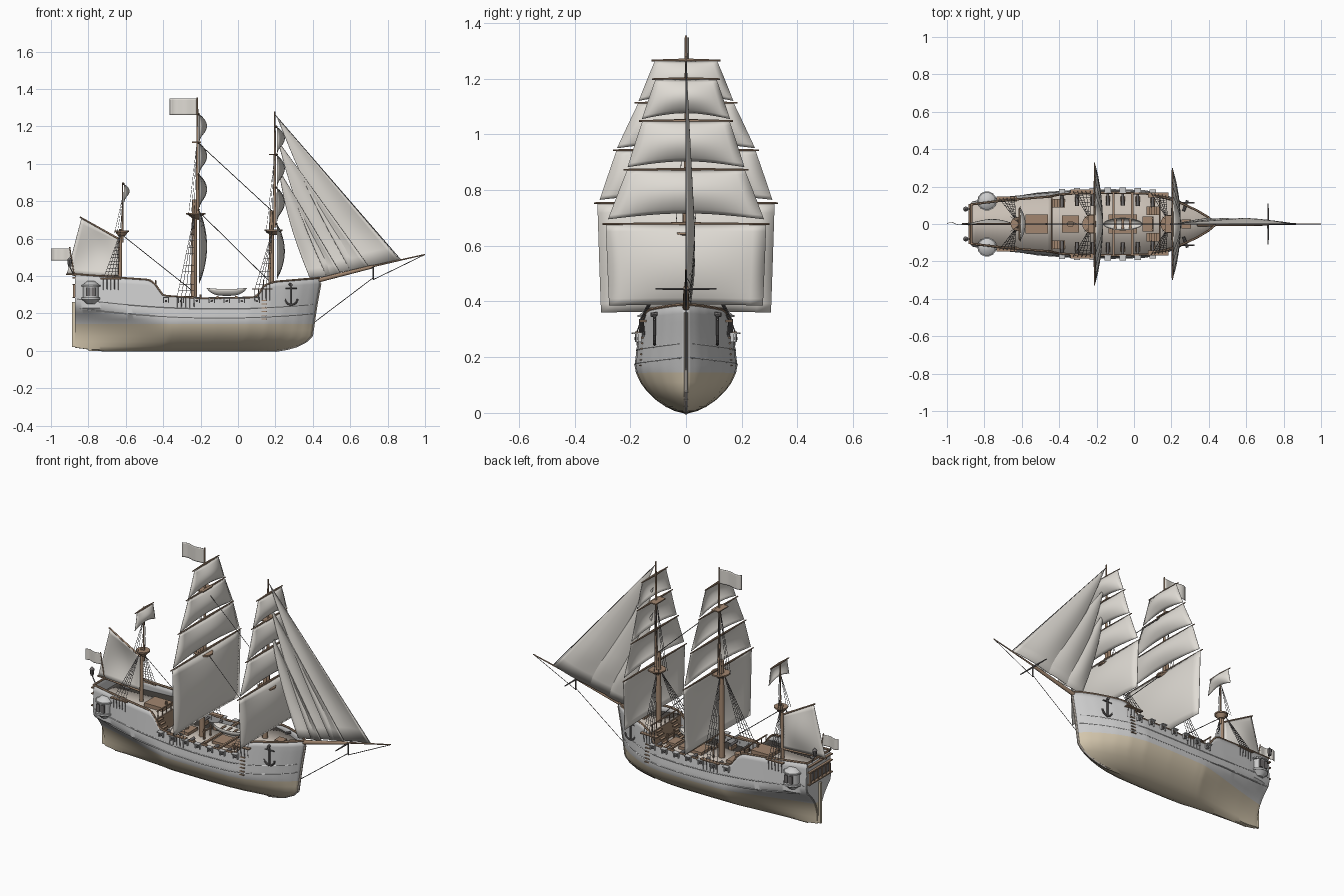
import bpy, math
from mathutils import Vector as V

if "Cube" in bpy.data.objects:
    bpy.data.objects.remove(bpy.data.objects["Cube"])


def material(name, r, g, b):
    m = bpy.data.materials.new(name)
    m.diffuse_color = (r, g, b, 1)
    m.use_nodes = True
    m.node_tree.nodes["Principled BSDF"].inputs["Base Color"].default_value = m.diffuse_color
    return m


GREY = material("grey", .78, .78, .77)
TAN = material("tan", .66, .57, .42)
WOOD = material("wood", .36, .24, .16)
DECK = material("deck", .58, .52, .46)
CLOTH = material("cloth", .74, .71, .66)
DARK = material("dark", .16, .15, .15)


def mesh(name, verts, faces, mat, thick=0, angle=40):
    me = bpy.data.meshes.new(name)
    me.from_pydata([tuple(v) for v in verts], [], faces)
    me.validate()
    me.materials.append(mat)
    me.shade_smooth()
    me.set_sharp_from_angle(angle=math.radians(angle))
    ob = bpy.data.objects.new(name, me)
    bpy.context.collection.objects.link(ob)
    if thick:
        s = ob.modifiers.new("thickness", 'SOLIDIFY')
        s.thickness, s.offset = thick, 0
    return ob


def rods(name, parts, mat, n=6):
    """Tapered cylinders (start, end, radius, end radius) in one object."""
    vs, fs = [], []
    for p in parts:
        a, b, r1, r2 = V(p[0]), V(p[1]), p[2], p[-1]
        q, k = (b - a).to_track_quat('Z', 'Y'), len(vs)
        for c, r in ((a, r1), (b, r2)):
            vs += [c + q @ V((r * math.cos(t), r * math.sin(t), 0)) for t in [2 * math.pi * i / n for i in range(n)]]
        fs += [(k + i, k + (i + 1) % n, k + n + (i + 1) % n, k + n + i) for i in range(n)]
        fs += [tuple(range(k + n - 1, k - 1, -1)), tuple(range(k + n, k + 2 * n))]
    return mesh(name, vs, fs, mat)


def path(pts, r):
    return [(a, b, r) for a, b in zip(pts, pts[1:])]


def boxes(name, parts, mat):
    vs, fs = [], []
    for c, s in parts:
        k = len(vs)
        vs += [V(c) + V((s[0] * i, s[1] * j, s[2] * l)) / 2 for i in (-1, 1) for j in (-1, 1) for l in (-1, 1)]
        fs += [tuple(k + i for i in f) for f in ((0, 1, 3, 2), (4, 6, 7, 5), (0, 4, 5, 1), (2, 3, 7, 6), (0, 2, 6, 4), (1, 5, 7, 3))]
    return mesh(name, vs, fs, mat)


def patch(name, a, b, c, d, warp, mat=CLOTH, n=12):
    """Cloth between bottom edge a-b and top edge d-c, displaced by warp(u, v)."""
    a, b, c, d = V(a), V(b), V(c), V(d)
    g = [i / n for i in range(n + 1)]
    vs = [a.lerp(b, u).lerp(d.lerp(c, u), v) + V(warp(u, v)) for v in g for u in g]
    fs = [(j * (n + 1) + i, j * (n + 1) + i + 1, (j + 1) * (n + 1) + i + 1, (j + 1) * (n + 1) + i) for j in range(n) for i in range(n)]
    return mesh(name, vs, fs, mat, .003)


def interp(pts, x):
    for (x0, y0), (x1, y1) in zip(pts, pts[1:]):
        if x <= x1:
            return y0 + (y1 - y0) * max(0, (x - x0) / (x1 - x0))
    return pts[-1][1]


# hull lines
BEAM = [(-.87, .118), (-.7, .142), (-.5, .163), (-.3, .178), (-.1, .181), (.08, .176), (.18, .157), (.26, .125), (.34, .082), (.4, .04), (.44, 0)]
STEM = [(0, .2), (.01, .26), (.025, .315), (.05, .365), (.08, .395), (.15, .405), (.25, .42), (.36, .44)]
SHEER = [(-.87, .41), (-.62, .39), (-.48, .38), (-.45, .365), (-.4, .295), (-.2, .28), (.09, .285), (.11, .3), (.14, .35), (.2, .37), (.44, .39)]
KEEL = [(-.87, .02), (-.72, 0)]


def hull_y(x, z):
    X = -.87 + 1.31 * (x + .87) / (interp(STEM, z) + .87)
    aft = min(max((-.35 - X) / .52, 0), 1)
    zm = .17 + .07 * aft
    s = min(max(z / zm, 0), 1)
    full, fine = (1 - (1 - s) ** 1.7) ** .65, .07 + .93 * s ** 2.8
    return interp(BEAM, X) * (full + (fine - full) * aft) * (1 - .13 * max(0, (z - zm) / .2))


# hull shell with flat transom
LOW = [0, .01, .025, .05, .08, .11, .145, .17, .2, .23]
NX, NL = 90, 15
W = 2 * NL - 1
verts, faces = [], []
for i in range(NX + 1):
    u = i / NX
    top = interp(SHEER, -.87 + 1.31 * u)
    half = []
    for z in LOW + [.23 + (top - .23) * k / 5 for k in range(1, 6)]:
        x = -.87 + (interp(STEM, z) + .87) * u
        z = max(z, interp(KEEL, x))
        half.append((x, hull_y(x, z) if half else 0, z))
    verts += [(x, -y, z) for x, y, z in half[:0:-1]] + half
for i in range(NX):
    faces += [(i * W + j, (i + 1) * W + j, (i + 1) * W + j + 1, i * W + j + 1) for j in range(W - 1)]
for k in range(NL - 1):
    faces.append((NL - 1 - k, NL - 2 - k, NL + k, NL - 1 + k))
hull = mesh("hull", verts, faces, GREY, .007)
hull.data.materials.append(TAN)
for p in hull.data.polygons:
    if p.center.z < .145:
        p.material_index = 1

# gunwale rails, wales, keel and rudder
rail, wale = [], []
for sy in (-1, 1):
    xs = [-.87 + 1.305 * i / 70 for i in range(71)]
    rail += path([(x, sy * hull_y(x, interp(SHEER, x)), interp(SHEER, x)) for x in xs], .006)
    for z0 in (.175, .225):
        pts = [(x, z0 + .09 * (x + .1) ** 2) for x in [-.86 + 1.26 * i / 40 for i in range(41)]]
        wale += path([(x, sy * (hull_y(x, z) + .003), z) for x, z in pts], .003)
rods("gunwale_rail", rail + [((-.87, -.11, .41), (-.87, .11, .41), .006)], WOOD)
rods("hull_wales", wale, GREY)
boxes("rudder_and_keel", [((-.872, 0, .14), (.03, .014, .24)), ((-.3, 0, .006), (1.0, .012, .012))], TAN)
rods("stem_post", path([(x, 0, z) for z, x in STEM], .007), DECK)


# decks and bulkheads
def deck(name, x0, x1, z):
    xs = [x0 + (x1 - x0) * i / 20 for i in range(21)]
    vs = [(x, s * hull_y(x, z), z) for x in xs for s in (-1, 1)]
    mesh(name, vs, [(2 * i, 2 * i + 2, 2 * i + 3, 2 * i + 1) for i in range(20)], DECK, .006)


deck("quarter_deck", -.87, -.44, .335)
deck("waist_deck", -.46, .16, .235)
deck("fore_deck", .135, .43, .335)
boxes("bulkheads", [((-.44, 0, .285), (.008, .3, .1)), ((.137, 0, .285), (.008, .29, .1))], WOOD)
steps = []
for sy in (-1, 1):
    for k in range(5):
        steps += [((-.43 + .013 * k, sy * .11, .325 - .02 * k), (.016, .045, .006)), ((.128 - .013 * k, sy * .07, .325 - .02 * k), (.016, .045, .006))]
boxes("stairs", steps, WOOD)
boxes("deck_hatches", [((-.34, 0, .245), (.09, .09, .02)), ((-.06, 0, .245), (.15, .1, .02)), ((.07, 0, .245), (.05, .08, .02)), ((-.52, 0, .345), (.12, .1, .03)), ((.28, 0, .345), (.05, .05, .02))], WOOD)
rods("capstan_and_bitts", [((-.34, 0, .25), (-.34, 0, .29), .016, .02), ((-.47, 0, .335), (-.47, 0, .38), .006)] + [((x, s * .03, .235), (x, s * .03, .3), .006) for x in (-.2, .1) for s in (-1, 1)] + [((x, -.04, .285), (x, .04, .285), .005) for x in (-.2, .1)], WOOD)
rods("deck_rails", [((x, -.13, .375), (x, .13, .375), .004) for x in (-.44, .137)] + [((x, y / 50, .335), (x, y / 50, .375), .003) for x in (-.44, .137) for y in range(-6, 7, 2)], WOOD)

# guns with carriages and port frames on both sides
barrels, carriages, ports = [], [], []
for sy in (-1, 1):
    for x in (-.385, -.305, -.22, -.14, -.06, .02, .1):
        y = hull_y(x, .27)
        barrels.append(((x, sy * (y - .07), .265), (x, sy * (y + .016), .267), .009, .006))
        carriages.append(((x, sy * (y - .045), .247), (.022, .05, .02)))
        ports += [((x + d, sy * (y + .004), .27), (.006, .02, .03)) for d in (-.014, .014)] + [((x, sy * (y + .012), .286), (.034, .028, .005))]
rods("cannons", barrels, DARK, 10)
boxes("gun_carriages", carriages, WOOD)
boxes("gun_ports", ports, GREY)

# stern: side galleries, transom windows, lanterns
gal, panes, lamps = [], [], []
for sy in (-1, 1):
    y = hull_y(-.786, .31)
    gal += [((-.786, sy * y, z0), (-.786, sy * y, z1), r0, r1) for z0, z1, r0, r1 in ((.25, .275, .022, .05), (.275, .285, .052, .052), (.285, .345, .042, .042), (.345, .352, .052, .052), (.352, .372, .046, .02))]
    panes += [((-.786 + d, sy * (y + .039), .315), (.022, .012, .045)) for d in (-.014, .014)]
    lamps += [((-.88, sy * .08, .41), (-.9, sy * .08, .45), .003), ((-.9, sy * .08, .45), (-.9, sy * .08, .485), .009, .013), ((-.9, sy * .08, .485), (-.9, sy * .08, .5), .014, .002)]
rods("side_galleries", gal, GREY, 14)
panes += [((-.876, y * .036, .32), (.006, .024, .045)) for y in (-2, -1, 0, 1, 2)]
boxes("cabin_windows", panes, DARK)
boxes("transom_mouldings", [((-.878, 0, z), (.016, .215, .007)) for z in (.285, .355, .39)] + [((-.876, (k - 2.5) * .036, .32), (.012, .006, .07)) for k in range(6)], WOOD)
rods("stern_lanterns", lamps, DARK, 8)

# masts, bowsprit, fighting tops
spars = [((-.235, 0, .23), (-.233, 0, .81), .017, .013), ((-.217, 0, .7), (-.217, 0, 1.355), .009, .004),
         ((.178, 0, .33), (.18, 0, .75), .016, .012), ((.197, 0, .66), (.197, 0, 1.28), .009, .004),
         ((-.632, 0, .33), (-.628, 0, .65), .011, .009), ((-.617, 0, .58), (-.617, 0, .9), .006, .003),
         ((.34, 0, .355), (.72, 0, .45), .013, .009), ((.6, 0, .425), (1, 0, .515), .006, .003),
         ((-.64, 0, .6), (-.845, 0, .715), .005, .004), ((-.64, 0, .395), (-.92, 0, .41), .006, .004),
         ((-.875, 0, .4), (-.9, 0, .555), .003)]
rods("masts_and_bowsprit", spars, WOOD, 12)
rods("bowsprit_yards", [((.717, 0, .445), (.717, s * .11, .445), .005, .003) for s in (-1, 1)] + [((.722, 0, .45), (.722, 0, .38), .004)], DARK)
tops = []
for x, z, r in ((-.225, .73, .048), (.19, .64, .045), (-.622, .635, .034)):
    tops += [((x, 0, z - .022), (x, 0, z), .018, r), ((x, 0, z), (x, 0, z + .008), r + .004)]
rods("fighting_tops", tops, WOOD, 16)
boxes("crosstrees", [((x, 0, z), (.05, .09, .006)) for x, z in ((-.222, 1.115), (.19, 1.05))], WOOD)

# square sails with yards: mast x, bottom z, top z, bottom and top half widths
square = [("main_course", -.207, .36, .75, .305, .318), ("main_topsail", -.207, .765, .94, .31, .25), ("main_topgallant", -.207, .95, 1.11, .248, .172), ("main_royal", -.207, 1.12, 1.262, .17, .112),
          ("fore_course", .209, .385, .675, .276, .288), ("fore_topsail", .209, .695, .87, .28, .212), ("fore_topgallant", .209, .882, 1.045, .21, .157), ("fore_royal", .209, 1.055, 1.195, .158, .11),
          ("mizzen_topsail", -.609, .795, .89, .095, .075)]
yards = []
for name, x, z0, z1, w0, w1 in square:
    arch = .005 if "course" in name else .022
    bow = .028 if "mizzen" in name else .04
    patch(name, (x, -w0, z0), (x, w0, z0), (x, w1, z1), (x, -w1, z1),
          lambda u, v: (bow * math.sin(math.pi * u) ** .8 * math.sin(math.pi * v) ** .8, 0, arch * math.sin(math.pi * u) * (1 - v)))
    yards += [((x - .004, 0, z1 + .003), (x - .004, s * (w1 + .012), z1 + .003), .007, .003) for s in (-1, 1)]
rods("yards", yards, WOOD, 8)

# fore and aft sails: head, tack, clew
for name, h, t, c in (("outer_jib", (.208, 0, 1.25), (.865, 0, .487), (.6, .012, .43)), ("middle_jib", (.212, 0, 1.125), (.7, 0, .45), (.47, .012, .405)), ("inner_jib", (.215, 0, .975), (.55, 0, .412), (.385, .012, .385))):
    patch(name, c, t, h, h, lambda u, v: (-.02 * math.sin(math.pi * v) * (1 - u), .035 * math.sin(math.pi * u) * (1 - v) * min(1, 3 * v + .3), 0))
patch("mizzen_spanker", (-.915, 0, .412), (-.64, 0, .4), (-.64, 0, .6), (-.838, 0, .706), lambda u, v: (0, .025 * math.sin(math.pi * u) * math.sin(math.pi * v), 0))

# flags
for name, x0, x1, z0, z1 in (("main_flag", -.365, -.22, 1.262, 1.348), ("stern_flag", -1, -.895, .484, .548)):
    patch(name, (x0, 0, z0), (x1, 0, z0), (x1, 0, z1), (x0, 0, z1), lambda u, v: (0, .012 * (1 - u) * math.sin(7 * u), 0))

# shrouds, ratlines and channels: top x, top z, foot x range, foot z, crosstree z
lines, channels = [], []
for x, zt, xa, xb, zb, zc in ((-.235, .72, -.325, -.235, .29, 1.11), (.18, .63, .09, .17, .33, 1.04), (-.63, .63, -.72, -.64, .385, .83)):
    for s in (-1, 1):
        foot = [V((xa + (xb - xa) * k / 4,) * 1 + (0, zb)) for k in range(5)]
        for f in foot:
            f.y = s * (hull_y(f.x, zb) + .012)
            lines += [(f, (x, s * .02, zt), .0014), (f, (f.x, s * (hull_y(f.x, zb - .06) + .002), zb - .06), .002)]
        for k in range(1, 12):
            pts = [f.lerp(V((x, s * .02, zt)), k / 13) for f in (foot[0], foot[-1])]
            lines.append((*pts, .001))
        lines += [((x + d, s * .04, zt), (x + .015, s * .005, zc), .0012) for d in (-.03, -.015, 0)]
        channels.append((((xa + xb) / 2, foot[2].y - s * .006, zb), (xb - xa + .03, .026, .006)))
boxes("shroud_channels", channels, WOOD)
for a, b in (((-.2, 0, 1.1), (.19, 0, .74)), ((-.22, 0, .755), (.17, 0, .37)), ((-.62, 0, .62), (-.23, 0, .31)), ((.722, 0, .39), (.405, 0, .15)),
             ((.2, 0, 1.26), (.87, 0, .487)), ((1, 0, .515), (.722, 0, .38))):
    lines.append((a, b, .002))
rods("rigging", lines, DARK, 4)

# anchors, catheads and boarding steps
anchor, sidesteps = [], []
for s in (-1, 1):
    y = s * (hull_y(.285, .3) + .016)
    arc = [(.285 + .035 * math.sin(t), y, .285 - .04 * math.cos(t)) for t in [-1.4 + .35 * i for i in range(9)]]
    anchor += path(arc, .005) + [((.285, y, .245), (.285, y, .345), .005), ((.255, y, .335), (.315, y, .335), .004), ((.265, s * .07, .36), (.285, y + s * .012, .352), .008)]
    sidesteps += [((.14, s * (hull_y(.14, z) + .003), z), (.03, .012, .005)) for z in (.17, .19, .21, .23, .25, .27)]
rods("anchors", anchor, DARK, 8)
boxes("boarding_steps", sidesteps, WOOD)

# ship's boat on its skids
n = 16
bv = [(-.06 + .107 * t, .032 * math.cos(a) * (1 - t * t) ** .6, .33 + .006 * t * t + .034 * math.sin(a) * (1 - t ** 4)) for t in [-1 + 2 * i / n for i in range(n + 1)] for a in [math.pi * (1 + j / 10) for j in range(11)]]
mesh("ship_boat", bv, [(i * 11 + j, (i + 1) * 11 + j, (i + 1) * 11 + j + 1, i * 11 + j + 1) for i in range(n) for j in range(10)], CLOTH, .004)
boxes("boat_thwarts_and_skids", [((x, 0, .322), (.012, .054, .004)) for x in (-.1, -.06, -.02)] + [((x, 0, .287), (.012, .33, .01)) for x in (-.11, -.01)], WOOD)
